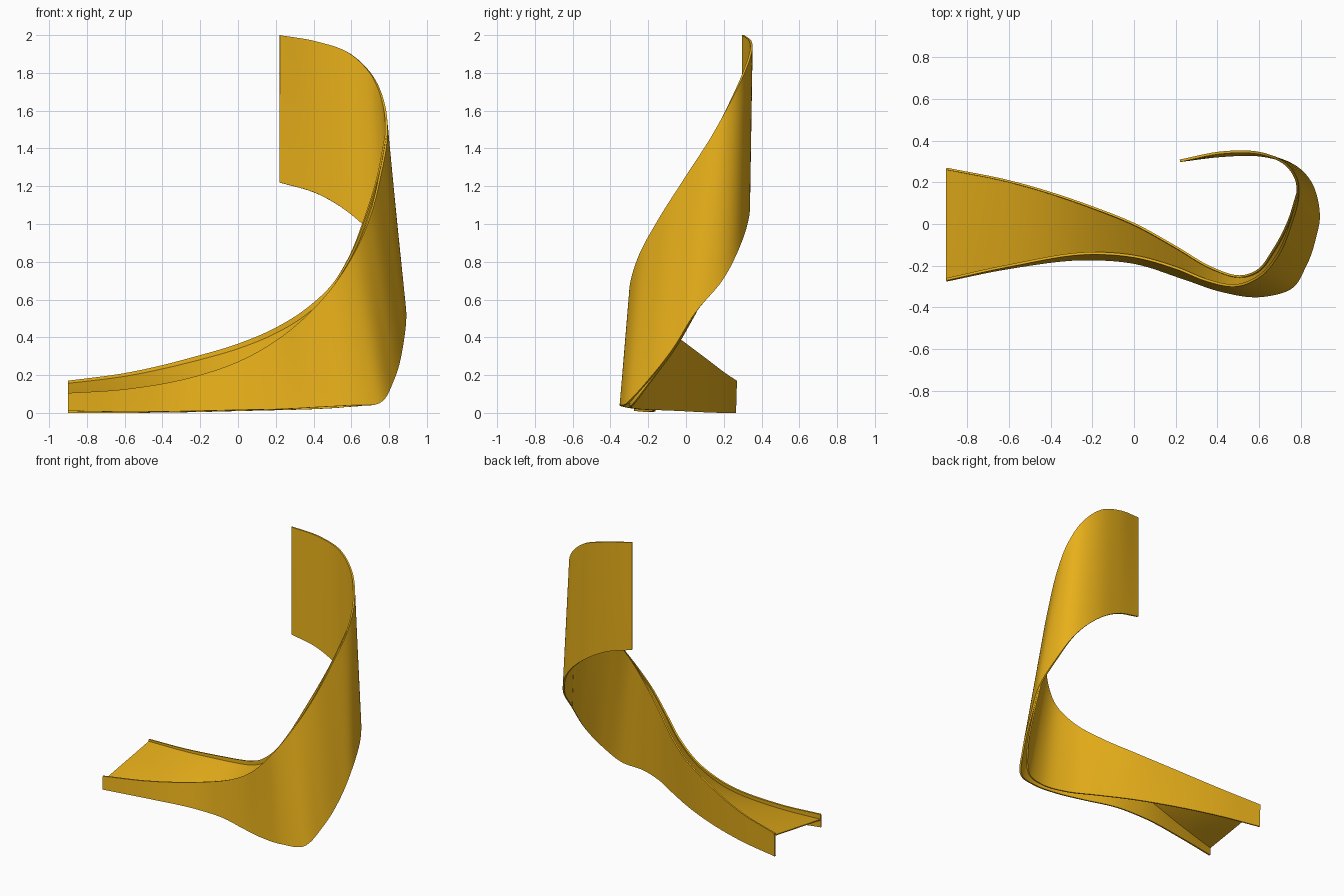
import bpy
from mathutils import Vector

if "Cube" in bpy.data.objects:
    bpy.data.objects.remove(bpy.data.objects["Cube"])

STEPS = 8

# Edge curves: outer sheet (full length) and inner sheet (merges into the outer)
outer_top = [(-.9, -.265, .105), (-.6, -.20, .125), (-.2, -.14, .20), (0, -.155, .27),
             (.2, -.21, .38), (.35, -.27, .50), (.48, -.295, .64), (.6, -.25, .82),
             (.69, -.145, 1.02), (.75, 0, 1.25), (.785, .14, 1.47), (.775, .22, 1.62),
             (.70, .305, 1.80), (.58, .343, 1.91), (.42, .342, 1.965), (.22, .303, 2.0)]
outer_low = [(-.9, -.27, .01), (-.6, -.21, .005), (-.2, -.168, .01), (0, -.185, .015),
             (.24, -.26, .02), (.42, -.32, .03), (.6, -.345, .04), (.745, -.31, .05),
             (.82, -.2, .17), (.868, -.06, .35), (.885, .05, .53), (.85, .19, .70),
             (.75, .288, .90), (.60, .33, 1.05), (.42, .327, 1.16), (.22, .303, 1.22)]
inner_top = [(-.9, .265, .17), (-.6, .205, .21), (-.2, .08, .305), (0, 0, .365),
             (.2, -.11, .45), (.36, -.205, .55), (.49, -.25, .67), (.59, -.225, .83)]
inner_low = [(-.9, .26, 0), (-.6, .195, 0), (-.2, .06, .005), (0, -.03, .01),
             (.22, -.15, .015), (.4, -.25, .02), (.56, -.295, .03), (.70, -.275, .05)]


def merge(inner, outer):
    """Run the inner edge into the outer edge."""
    off = Vector((-.022, .02, .005))
    return inner + [Vector(outer[8 + i]) + off * f for i, f in enumerate((1, .5, .15))]


def smooth(points):
    """Sample a smooth curve through the points."""
    p = [Vector(q) for q in points]
    p = [2 * p[0] - p[1]] + p + [2 * p[-1] - p[-2]]
    tangent = []
    for i in range(1, len(p) - 1):
        a, b = (p[i] - p[i - 1]).length, (p[i + 1] - p[i]).length
        tangent.append(((p[i] - p[i - 1]) / a * b + (p[i + 1] - p[i]) / b * a) / (a + b))
    p = p[1:-1]
    out = []
    for i in range(len(p) - 1):
        d = (p[i + 1] - p[i]).length
        for k in range(STEPS):
            t = k / STEPS
            out.append(p[i] * (2*t**3 - 3*t*t + 1) + tangent[i] * d * (t**3 - 2*t*t + t)
                       + p[i + 1] * (3*t*t - 2*t**3) + tangent[i + 1] * d * (t**3 - t*t))
    return out + [p[-1]]


gold = bpy.data.materials.new("gold")
gold.diffuse_color = (.8, .43, .01, 1)
gold.use_nodes = True
gold.node_tree.nodes["Principled BSDF"].inputs["Base Color"].default_value = gold.diffuse_color


def sheet(name, edge_a, edge_b, thickness, rows=8):
    """Thin ruled sheet between two edges."""
    n = len(edge_a)
    verts = [a.lerp(b, r / rows) for r in range(rows + 1) for a, b in zip(edge_a, edge_b)]
    faces = [(r*n + i, r*n + i + 1, (r + 1)*n + i + 1, (r + 1)*n + i)
             for r in range(rows) for i in range(n - 1)]
    mesh = bpy.data.meshes.new(name)
    mesh.from_pydata(verts, [], faces)
    mesh.materials.append(gold)
    ob = bpy.data.objects.new(name, mesh)
    bpy.context.collection.objects.link(ob)
    bpy.context.view_layer.objects.active = ob
    ob.select_set(True)
    mod = ob.modifiers.new("thickness", 'SOLIDIFY')
    mod.thickness, mod.offset = thickness, 0
    bpy.ops.object.modifier_apply(modifier=mod.name)
    bpy.ops.object.shade_smooth_by_angle()
    ob.select_set(False)
    return ob


ot, ol = smooth(outer_top), smooth(outer_low)
it, il = smooth(merge(inner_top, outer_top)), smooth(merge(inner_low, outer_low))

# Two side sheets
sheet("outer_wall", ot, ol, .012)
sheet("inner_wall", it, il, .01)

# Tilted bed spanning the walls just below their top edges
n = len(it)
bed_out = [a.lerp(b, .4 * (1 - i / n)**4 + .02) for i, (a, b) in enumerate(zip(ot, ol[:n]))]
bed_in = [a.lerp(b, .08 * (1 - i / n) + .02) for i, (a, b) in enumerate(zip(it, il))]
sheet("bed", bed_out[:n], bed_in, .008)
